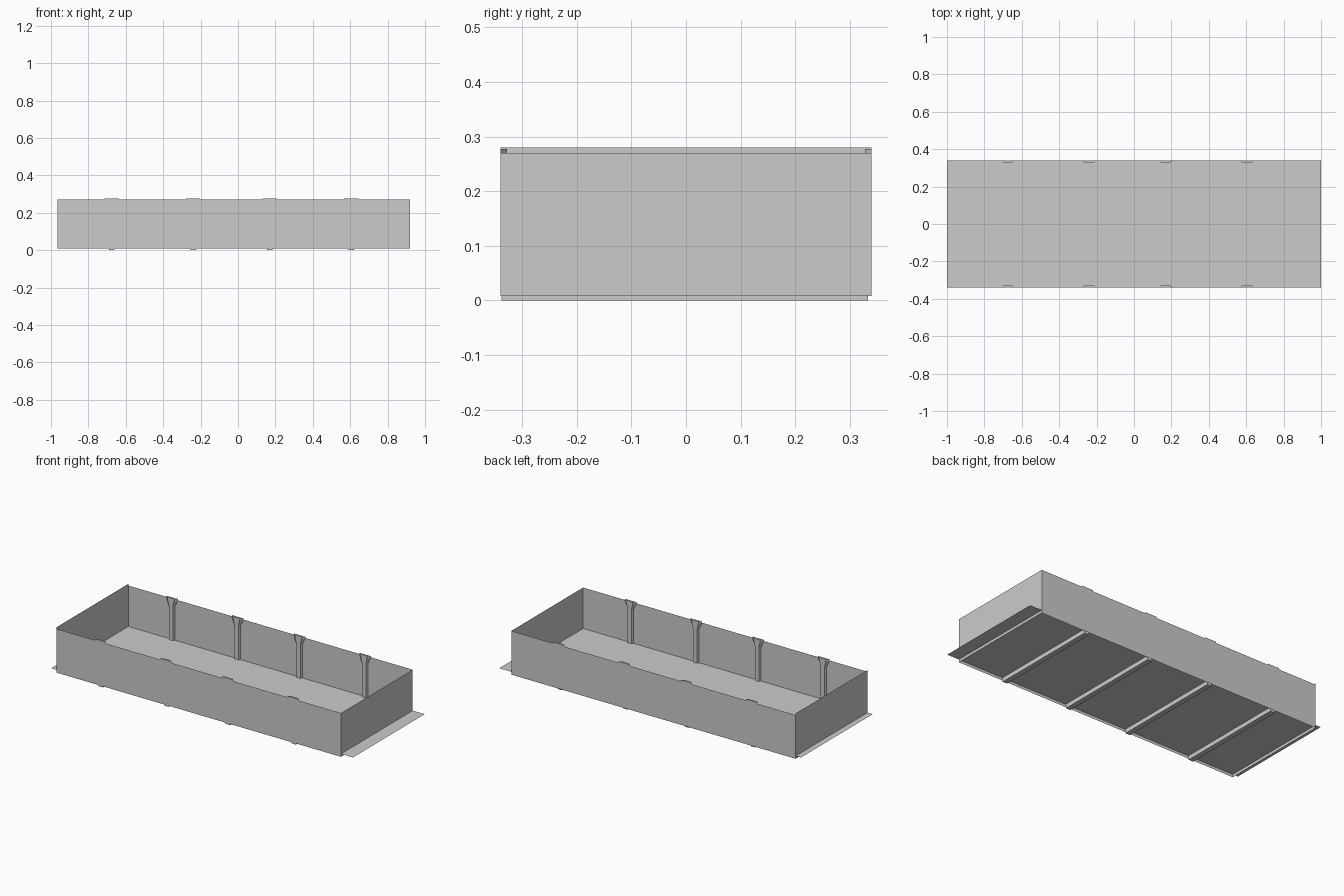
import bpy, bmesh

if "Cube" in bpy.data.objects:
    bpy.data.objects.remove(bpy.data.objects["Cube"])

X0, X1, Y = -0.965, 0.92, 0.34      # wall positions
FLOOR_Z, BASE_Z, TOP_Z = 0.025, 0.008, 0.27
RIB_X = (-0.675, -0.24, 0.17, 0.605)


def make_mesh(name, verts, faces):
    mesh = bpy.data.meshes.new(name)
    mesh.from_pydata(verts, [], faces)
    obj = bpy.data.objects.new(name, mesh)
    bpy.context.collection.objects.link(obj)
    return obj


def wall(name, a, b, z0, z1):
    """Upright sheet between two plan points."""
    return make_mesh(name, [(*a, z0), (*b, z0), (*b, z1), (*a, z1)], [(0, 1, 2, 3)])


def loft(name, rings):
    """Closed solid through a list of equal-sized rings."""
    n = len(rings[0])
    verts = [v for ring in rings for v in ring]
    faces = [tuple(range(n)), tuple(range(len(verts) - n, len(verts)))]
    for r in range(len(rings) - 1):
        for i in range(n):
            j = (i + 1) % n
            faces.append((r * n + i, r * n + j, (r + 1) * n + j, (r + 1) * n + i))
    obj = make_mesh(name, verts, faces)
    bm = bmesh.new()
    bm.from_mesh(obj.data)
    bmesh.ops.recalc_face_normals(bm, faces=bm.faces)
    bm.to_mesh(obj.data)
    bm.free()
    return obj


# Floor sheet, overhanging both end walls
make_mesh("floor", [(-1, -Y, FLOOR_Z), (1, -Y, FLOOR_Z), (1, Y, FLOOR_Z), (-1, Y, FLOOR_Z)],
          [(0, 1, 2, 3)])

# Four walls; the left end wall stands slightly taller
wall("front_wall", (X0, -Y), (X1, -Y), BASE_Z, TOP_Z)
wall("right_wall", (X1, -Y), (X1, Y), BASE_Z, TOP_Z)
wall("back_wall", (X1, Y), (X0, Y), BASE_Z, TOP_Z)
wall("left_wall", (X0, Y), (X0, -Y), BASE_Z, 0.28)

# Ribs inside both long walls, flared at the top: (z, half width at wall, half width inside)
RIB_SECTIONS = ((FLOOR_Z, 0.018, 0.013), (0.225, 0.018, 0.013),
                (0.268, 0.038, 0.022), (0.277, 0.038, 0.022))
for i, x in enumerate(RIB_X):
    for side, s in (("front", -1), ("back", 1)):
        loft(f"{side}_rib_{i + 1}",
             [[(x - w, s * Y, z), (x + w, s * Y, z),
               (x + n, s * (Y - 0.012), z), (x - n, s * (Y - 0.012), z)]
              for z, w, n in RIB_SECTIONS])

    # Cross bar under the floor, in line with each pair of ribs
    loft(f"cross_bar_{i + 1}",
         [[(x - 0.015, -0.338, z), (x + 0.015, -0.338, z),
           (x + 0.015, 0.333, z), (x - 0.015, 0.333, z)] for z in (0, FLOOR_Z)])
